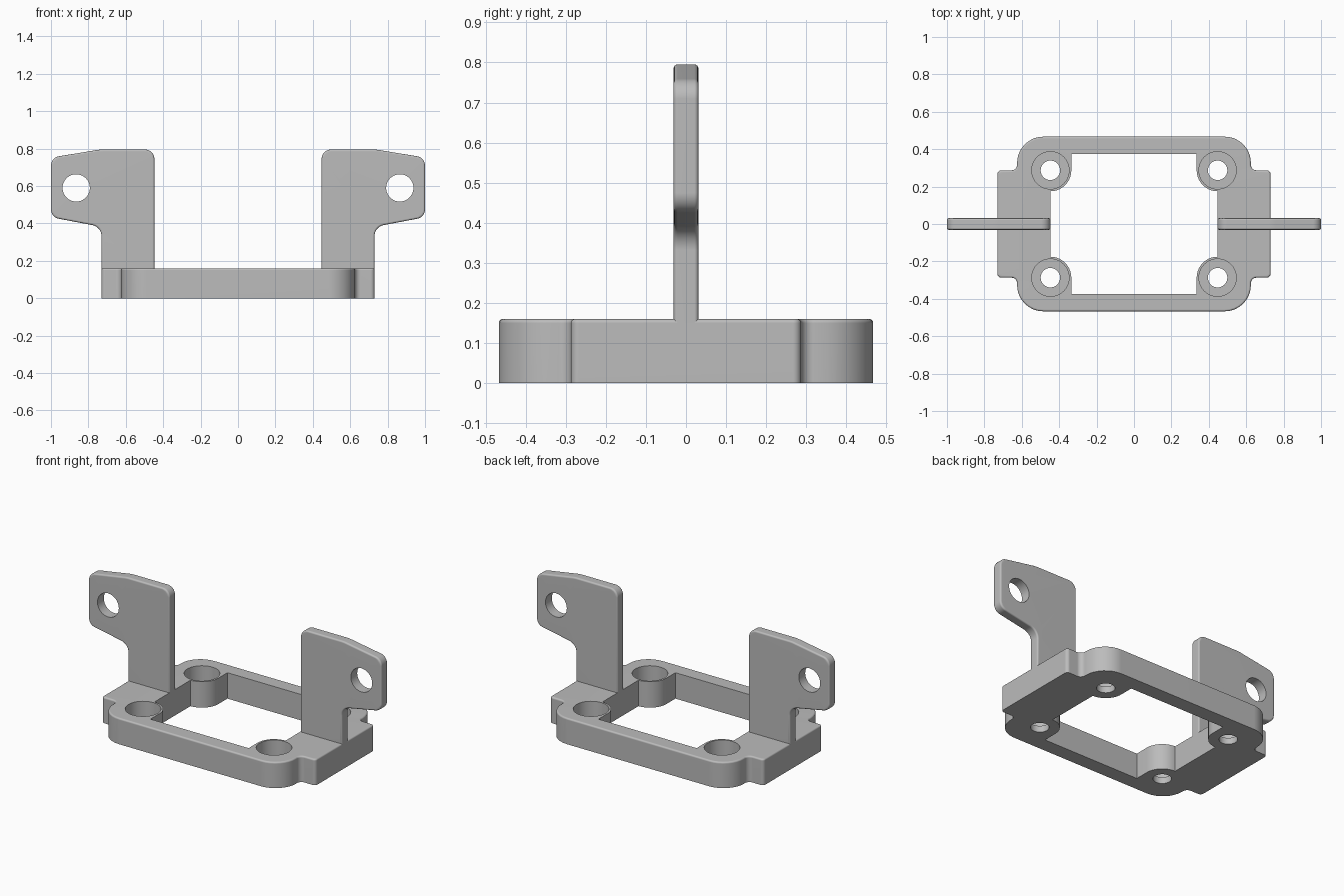
import bpy, bmesh, math
from mathutils import Vector

cube = bpy.data.objects.get("Cube")
if cube:
    bpy.data.objects.remove(cube, do_unlink=True)

grey = bpy.data.materials.new("plain grey")
grey.use_nodes = True
COLOUR = (0.5, 0.5, 0.5, 1)
grey.diffuse_color = COLOUR
grey.node_tree.nodes["Principled BSDF"].inputs["Base Color"].default_value = COLOUR


def circle(cx, cy, r, n=40):
    return [Vector((cx + r * math.cos(2 * math.pi * i / n),
                    cy + r * math.sin(2 * math.pi * i / n))) for i in range(n)]


def fillet(corners, steps=8):
    """Round each (x, y, radius) corner of a closed outline."""
    out = []
    for i, (x, y, r) in enumerate(corners):
        p = Vector((x, y))
        if r == 0:
            out.append(p)
            continue
        a = (Vector(corners[i - 1][:2]) - p).normalized()
        b = (Vector(corners[(i + 1) % len(corners)][:2]) - p).normalized()
        half = a.angle(b) / 2
        centre = p + (a + b).normalized() * r / math.sin(half)
        start = p + a * r / math.tan(half) - centre
        end = p + b * r / math.tan(half) - centre
        sweep = math.pi - 2 * half
        for k in range(steps + 1):
            t = k / steps
            out.append(centre + (start * math.sin((1 - t) * sweep)
                                 + end * math.sin(t * sweep)) / math.sin(sweep))
    return out


def inset(points, d):
    """Move a counter-clockwise outline inwards by d."""
    out = []
    for i, p in enumerate(points):
        a = (p - points[i - 1]).normalized()
        b = (points[(i + 1) % len(points)] - p).normalized()
        na, nb = Vector((-a.y, a.x)), Vector((-b.y, b.x))
        out.append(p + (na + nb) * d / (1 + na.dot(nb)))
    return out


def four_way(quarter):
    """Mirror a first-quadrant outline about both axes."""
    def flip(sx, sy):
        return [(p[0] * sx, p[1] * sy, *p[2:]) for p in quarter]
    return quarter + flip(-1, 1)[::-1] + flip(-1, -1) + flip(1, -1)[::-1]


def rounded_rim(outline, z_edge, direction, radius=0.01, steps=4):
    """Rings easing from the side wall onto a flat face at z_edge."""
    rings = []
    for k in range(steps + 1):
        t = math.pi / 2 * k / steps
        rings.append((inset(outline, radius * (1 - math.cos(t))),
                      z_edge - direction * radius * (1 - math.sin(t))))
    return rings


def solid(name, walls):
    """Each wall is a stack of (outline, z) rings; both ends are capped."""
    bm = bmesh.new()
    bottom, top = [], []
    for wall in walls:
        rings = [[bm.verts.new((p[0], p[1], z)) for p in pts] for pts, z in wall]
        n = len(rings[0])
        for low, high in zip(rings, rings[1:]):
            for i in range(n):
                j = (i + 1) % n
                bm.faces.new((low[i], low[j], high[j], high[i]))
        for ring, cap in ((rings[0], bottom), (rings[-1], top)):
            cap += [bm.edges.get((ring[i - 1], ring[i])) for i in range(n)]
    for cap in (bottom, top):
        bmesh.ops.triangle_fill(bm, use_beauty=True, edges=cap, normal=(0, 0, 1))
    bmesh.ops.recalc_face_normals(bm, faces=bm.faces)
    mesh = bpy.data.meshes.new(name)
    bm.to_mesh(mesh)
    bm.free()
    mesh.materials.append(grey)
    obj = bpy.data.objects.new(name, mesh)
    bpy.context.collection.objects.link(obj)
    bpy.ops.object.select_all(action='DESELECT')
    obj.select_set(True)
    bpy.context.view_layer.objects.active = obj
    bpy.ops.object.shade_smooth_by_angle(angle=math.radians(35))
    weighted = obj.modifiers.new("flat_face_normals", 'WEIGHTED_NORMAL')
    weighted.keep_sharp = True
    return obj


# Base frame: rounded outline with side tabs, opening with four screw bosses
HEIGHT = 0.16
BOSS_X, BOSS_Y, BOSS_R = 0.447, 0.287, 0.112
outline = fillet(four_way([(0.73, 0.287, 0.02), (0.625, 0.287, 0.03),
                           (0.625, 0.467, 0.14)]))
boss_arc = [(BOSS_X - BOSS_R * math.sin(t), BOSS_Y - BOSS_R * math.cos(t))
            for t in (math.pi / 2 * k / 10 for k in range(11))]
opening = four_way(boss_arc + [(BOSS_X - BOSS_R, 0.375)])

walls = [[(outline, 0)] + rounded_rim(outline, HEIGHT, 1),
         [(opening, 0), (opening, HEIGHT)]]
for sx in (-1, 1):
    for sy in (-1, 1):
        hole = circle(sx * BOSS_X, sy * BOSS_Y, 0.052)
        counterbore = circle(sx * BOSS_X, sy * BOSS_Y, 0.1)
        walls.append([(hole, 0), (hole, 0.04), (counterbore, 0.04), (counterbore, HEIGHT)])
solid("base_frame", walls)

# Upright arms: rounded plates with a pivot hole
arm = [(0.447, 0.14, 0), (0.73, 0.14, 0), (0.73, 0.382, 0.06), (1.0, 0.433, 0.05),
       (1.0, 0.752, 0.05), (0.74, 0.795, 0.2), (0.447, 0.795, 0.05)]
for name, side in (("left_arm", 1), ("right_arm", -1)):
    profile = fillet([(side * x, z, r) for x, z, r in arm][::side])
    pivot = circle(side * 0.865, 0.59, 0.073)
    plate = solid(name, [
        rounded_rim(profile, -0.031, -1)[::-1] + rounded_rim(profile, 0.031, 1),
        [(pivot, -0.031), (pivot, 0.031)]])
    plate.rotation_euler.x = math.pi / 2
